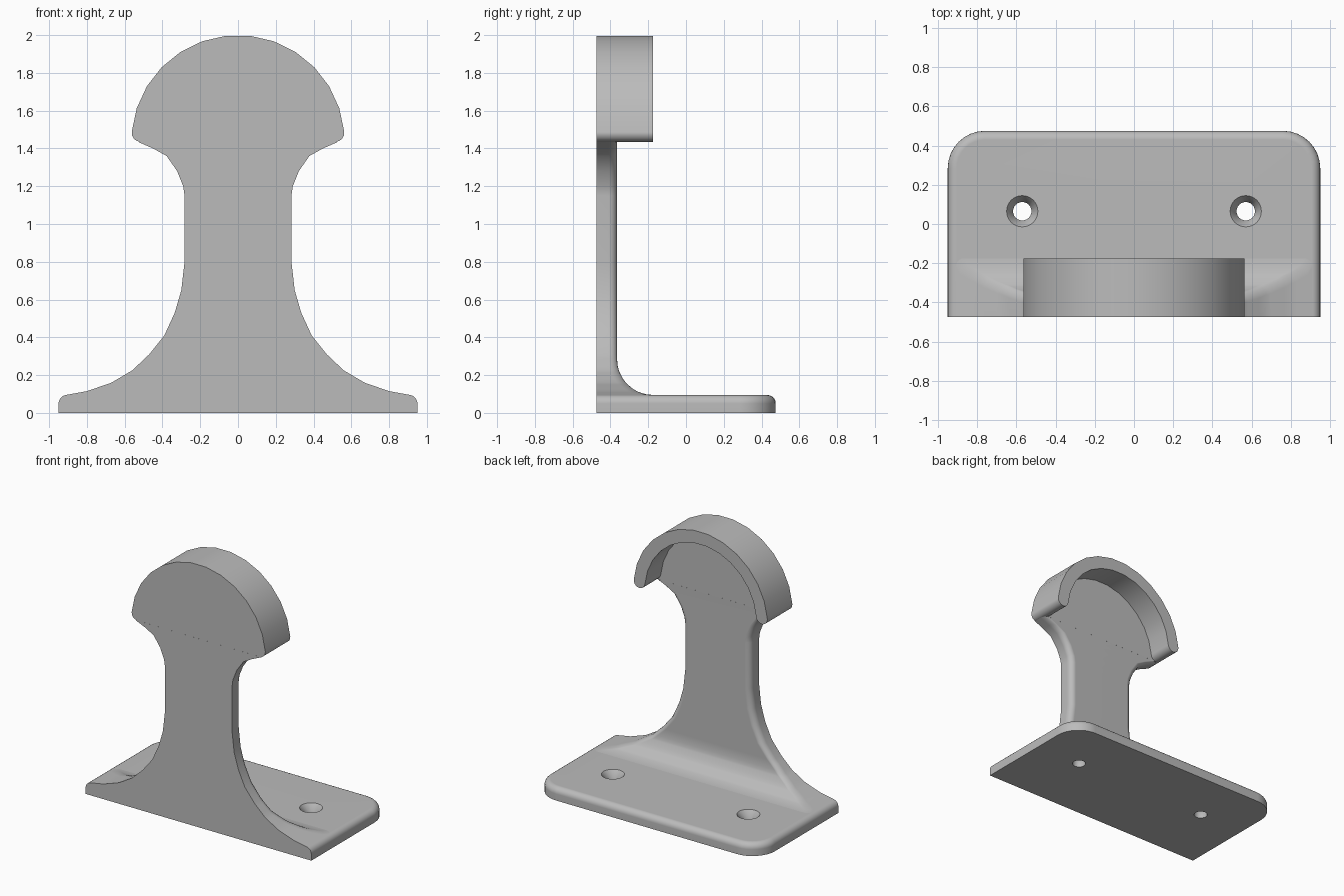
import bpy, bmesh
from math import sin, cos, pi, sqrt, asin

if "Cube" in bpy.data.objects:
    bpy.data.objects.remove(bpy.data.objects["Cube"])

grey = bpy.data.materials.new("plain grey")
grey.use_nodes = True
grey.diffuse_color = (0.5, 0.5, 0.5, 1)
grey.node_tree.nodes["Principled BSDF"].inputs["Base Color"].default_value = (0.5, 0.5, 0.5, 1)

FRONT, BACK, PLATE_BACK, HEAD_BACK = -0.475, 0.475, -0.365, -0.175
BASE_TOP, HEAD_Z, HEAD_R, WALL = 0.095, 1.435, 0.565, 0.095
ROUND, FILLET = 0.045, 0.19


def arc(cx, cy, r, a0, a1, n):
    return [(cx + r * cos(a0 + (a1 - a0) * i / n), cy + r * sin(a0 + (a1 - a0) * i / n))
            for i in range(n + 1)]


def skin(name, rings):
    """Join matching closed rings of points into a capped solid."""
    bm = bmesh.new()
    loops = [[bm.verts.new(p) for p in ring] for ring in rings]
    n = len(loops[0])
    for a, b in zip(loops, loops[1:]):
        for i in range(n):
            j = (i + 1) % n
            bm.faces.new((a[i], a[j], b[j], b[i]))
    bm.faces.new(loops[0])
    bm.faces.new(loops[-1])
    bmesh.ops.recalc_face_normals(bm, faces=bm.faces)
    mesh = bpy.data.meshes.new(name)
    bm.to_mesh(mesh)
    bm.free()
    mesh.materials.append(grey)
    ob = bpy.data.objects.new(name, mesh)
    bpy.context.collection.objects.link(ob)
    return ob


def activate(ob):
    bpy.ops.object.select_all(action='DESELECT')
    ob.select_set(True)
    bpy.context.view_layer.objects.active = ob


def smooth(ob):
    activate(ob)
    bpy.ops.object.shade_smooth_by_angle(angle=0.7)
    ob.modifiers.new("even_shading", 'WEIGHTED_NORMAL').keep_sharp = True


# Base plate: square front, round back corners, softened top rim
def base_ring(z, inset):
    w, r = 0.95 - inset, 0.19 - inset
    pts = [(-w, FRONT), (w, FRONT)]
    pts += arc(0.76, BACK - 0.19, r, 0, pi / 2, 8)
    pts += arc(-0.76, BACK - 0.19, r, pi / 2, pi, 8)
    return [(x, y, z) for x, y in pts]


rim = arc(0, BASE_TOP - ROUND, ROUND, 0, pi / 2, 5)
base = skin("base_plate", [base_ring(0, 0)] + [base_ring(z, ROUND - x) for x, z in rim])

# Countersunk screw holes
for side in (-1, 1):
    profile = [(0.047, -0.05), (0.047, 0.05), (0.08, BASE_TOP), (0.08, 0.15)]
    cutter = skin("hole_cutter", [[(x, y, z) for x, y in arc(side * 0.57, 0.065, r, 0, 2 * pi, 24)[:-1]]
                                  for r, z in profile])
    cutter.hide_render = True
    cut = base.modifiers.new("screw_hole", 'BOOLEAN')
    cut.operation, cut.object, cut.solver = 'DIFFERENCE', cutter, 'EXACT'
    activate(base)
    bpy.ops.object.modifier_apply(modifier=cut.name)
    bpy.data.objects.remove(cutter)
smooth(base)

# Upright: flared outline as (height, half width), with a fillet down to the base
flare = [(BASE_TOP, 0.91), (0.115, 0.8), (0.16, 0.67), (0.225, 0.56), (0.31, 0.47),
         (0.41, 0.39), (0.53, 0.335), (0.65, 0.3), (0.8, 0.283), (1.15, 0.283), (1.2, 0.29),
         (1.28, 0.322), (1.36, 0.378), (1.4, 0.45), (HEAD_Z, 0.53)]


def half_width(z):
    for (z0, w0), (z1, w1) in zip(flare, flare[1:]):
        if z <= z1:
            return w0 + (w1 - w0) * (z - z0) / (z1 - z0)
    return flare[-1][1]


def depth(z):
    drop = max(0, BASE_TOP + FILLET - z)
    return PLATE_BACK + FILLET - sqrt(max(0, FILLET ** 2 - drop ** 2))


def upright_ring(z):
    w, y = half_width(z), depth(z)
    pts = [(-w, FRONT), (w, FRONT)]
    pts += arc(w - ROUND, y - ROUND, ROUND, 0, pi / 2, 5)
    pts += arc(ROUND - w, y - ROUND, ROUND, pi / 2, pi, 5)
    return [(px, py, z) for px, py in pts]


heights = {z for z, w in flare}
heights |= {round(BASE_TOP + FILLET * (1 - cos(i * pi / 16)), 4) for i in range(1, 9)}
smooth(skin("upright", [upright_ring(z) for z in sorted(heights)]))

# Head: half-round front plate with a half-ring lip standing behind it
mid, tip = HEAD_R - WALL / 2, WALL / 2
start = asin(tip / mid)
cx, cz = mid * cos(start), HEAD_Z + mid * sin(start)
outer = arc(0, HEAD_Z, HEAD_R, start, pi - start, 13)
inner = arc(0, HEAD_Z, HEAD_R - WALL, pi - start, start, 13)
left_tip = arc(-cx, cz, tip, pi - start, 2 * pi - start, 8)[1:-1]
right_tip = arc(cx, cz, tip, pi + start, 2 * pi + start, 8)[1:-1]


def extrude(name, outline, y0, y1):
    return skin(name, [[(x, y, z) for x, z in outline] for y in (y0, y1)])


smooth(extrude("head_plate", outer + left_tip[:4] + right_tip[3:], FRONT, PLATE_BACK))
smooth(extrude("head_lip", outer + left_tip + inner + right_tip, PLATE_BACK, HEAD_BACK))
